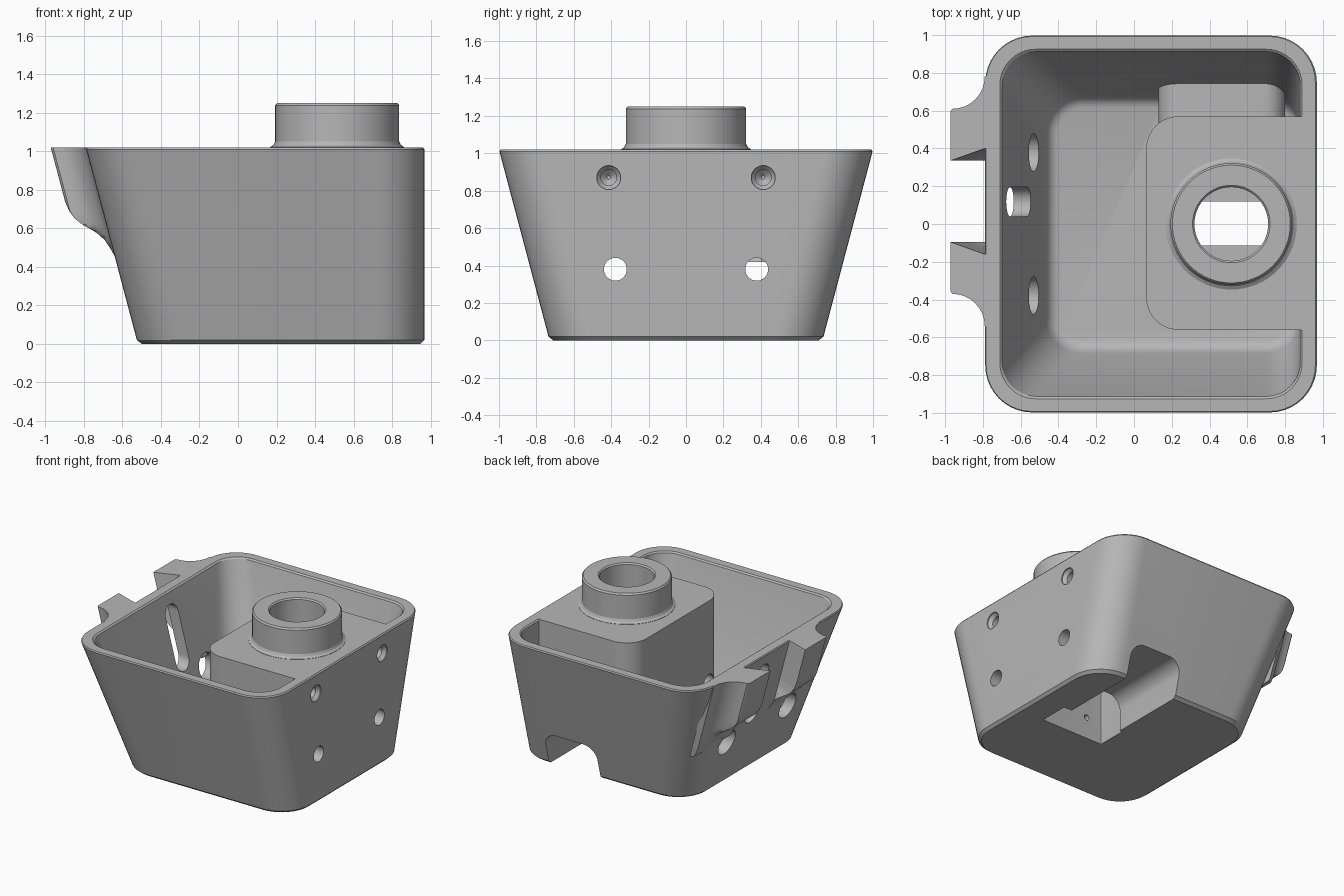
import bpy, bmesh, math
from mathutils import Vector

cube = bpy.data.objects.get("Cube")
if cube:
    bpy.data.objects.remove(cube, do_unlink=True)

grey = bpy.data.materials.new("mid_grey")
grey.use_nodes = True
COLOUR = (0.47, 0.47, 0.47, 1)
grey.diffuse_color = COLOUR
grey.node_tree.nodes["Principled BSDF"].inputs["Base Color"].default_value = COLOUR

TOP = 1.02
SLOPE = 0.265
BORE_X = 0.515


def loft(name, rings):
    """Closed solid through matching rings of points."""
    bm = bmesh.new()
    loops = [[bm.verts.new(p) for p in ring] for ring in rings]
    n = len(loops[0])
    for a, b in zip(loops, loops[1:]):
        for i in range(n):
            bm.faces.new((a[i], a[(i + 1) % n], b[(i + 1) % n], b[i]))
    bm.faces.new(loops[0])
    bm.faces.new(loops[-1])
    bmesh.ops.recalc_face_normals(bm, faces=bm.faces)
    mesh = bpy.data.meshes.new(name)
    bm.to_mesh(mesh)
    bm.free()
    mesh.materials.append(grey)
    obj = bpy.data.objects.new(name, mesh)
    bpy.context.collection.objects.link(obj)
    return obj


def rounded_rect(x0, x1, y0, y1, r, steps=10):
    """Rounded rectangle as 2D points."""
    corners = [(x1 - r, y1 - r), (x0 + r, y1 - r), (x0 + r, y0 + r), (x1 - r, y0 + r)]
    pts = []
    for k, (cx, cy) in enumerate(corners):
        for i in range(steps + 1):
            a = math.pi / 2 * (k + i / steps)
            pts.append((cx + r * math.cos(a), cy + r * math.sin(a)))
    return pts


def flat(pts, z):
    return [(x, y, z) for x, y in pts]


def box(name, x0, x1, y0, y1, z0, z1, r):
    pts = rounded_rect(x0, x1, y0, y1, r)
    return loft(name, [flat(pts, z0), flat(pts, z1)])


def turned(name, centre, axis, profile, steps=48):
    """Round solid: profile is (radius, distance along axis)."""
    axis = Vector(axis)
    u = axis.orthogonal().normalized()
    v = axis.cross(u)
    return loft(name, [[Vector(centre) + axis * d + r * (u * math.cos(t) + v * math.sin(t))
                        for t in (2 * math.pi * i / steps for i in range(steps))]
                       for r, d in profile])


def combine(obj, other, operation):
    """Apply a boolean and discard the operand."""
    mod = obj.modifiers.new("combine", "BOOLEAN")
    mod.operation = operation
    mod.solver = "EXACT"
    mod.object = other
    bpy.context.view_layer.update()
    graph = bpy.context.evaluated_depsgraph_get()
    mesh = bpy.data.meshes.new_from_object(obj.evaluated_get(graph))
    obj.modifiers.clear()
    obj.data = mesh
    bpy.data.objects.remove(other, do_unlink=True)


def tub(name, x0, x1, y, r, levels):
    """Tapered rounded tub; levels are (height, inset)."""
    rings = []
    for z, inset in levels:
        lean = SLOPE * z - inset
        rings.append(flat(rounded_rect(x0 - lean, x1 - inset, -y - lean, y + lean, r - inset), z))
    return loft(name, rings)


# Outer shell, vertical on the +x side and leaning out on the other three
body = tub("housing_body", -0.52, 0.968, 0.73, 0.25,
           [(0, 0.02), (0.02, 0), (TOP - 0.01, 0), (TOP, 0.008)])

# Hollow, leaving the solid column and the covered channel standing
hollow = tub("hollow", -0.43, 0.88, 0.645, 0.18,
             [(0.08, 0.05), (0.088, 0.027), (0.105, 0.01), (0.14, 0),
              (TOP - 0.01, 0), (TOP, -0.01), (TOP + 0.04, -0.01)])
column = box("column", 0.065, 1.2, -0.56, 0.57, -0.1, 1.2, 0.17)
combine(hollow, column, "DIFFERENCE")
arch = rounded_rect(0.13, 0.8, -0.3, 0.37, 0.11)
cover = loft("channel_cover", [[(x, y, z) for x, z in arch] for y in (0.3, 1.2)])
combine(hollow, cover, "DIFFERENCE")
combine(body, hollow, "DIFFERENCE")

# Pair of hooks with flared roots and S-shaped undersides
outline = [(0.04, 0.8)]
for i in range(9):
    a = math.pi / 2 * i / 8
    outline.append((-0.17 + 0.17 * math.cos(a), 0.78 - 0.17 * math.sin(a)))
outline += [(-0.178, 0.603), (-0.182, 0.59), (-0.182, 0.335), (0, 0.4), (0.04, 0.4)]
depths = [(TOP, 0.182), (0.74, 0.182), (0.69, 0.174), (0.65, 0.155), (0.62, 0.125),
          (0.6, 0.095), (0.575, 0.06), (0.54, 0.03), (0.49, 0.01), (0.42, -0.01)]
for side in (1, -1):
    rings = [[(max(dx, -d) - 0.52 - SLOPE * z, 0.12 + side * (y - 0.12), z)
              for dx, y in outline] for z, d in depths]
    combine(body, loft("hook", rings), "UNION")

# Round collar with a small foot fillet and chamfered lip
collar = turned("collar", (BORE_X, 0, 0), (0, 0, 1),
                [(0.347, 0.95), (0.347, TOP + 0.002), (0.33, 1.033), (0.322, 1.05),
                 (0.322, 1.238), (0.312, 1.25)], 64)
combine(body, collar, "UNION")

# Bore, bottom slot and side channel
bore = turned("bore", (BORE_X, 0, 0), (0, 0, 1),
              [(0.195, 0.6), (0.195, 1.24), (0.21, 1.255), (0.21, 1.4)], 64)
combine(body, bore, "DIFFERENCE")
combine(body, box("slot", 0.21, 0.75, -0.115, 0.118, -0.1, 0.65, 0.004), "DIFFERENCE")
arch = rounded_rect(0.23, 0.68, -0.3, 0.27, 0.11)
channel = loft("channel", [[(x, y, z) for x, z in arch] for y in (0, 1.2)])
combine(body, channel, "DIFFERENCE")
pin = turned("pin_hole", (0.345, 0, 0.17), (0, -1, 0), [(0.022, 0), (0.022, 0.25)], 20)
combine(body, pin, "DIFFERENCE")

# Holes along x: cable holes, wider rear holes and countersunk screw holes
for side in (1, -1):
    y = side * 0.378
    for name, x, profile in (
            ("cable_hole", 0, [(0.061, -0.05), (0.061, 1.2)]),
            ("rear_hole", 0, [(0.1, -0.9), (0.1, -0.35)])):
        combine(body, turned(name, (x, y, 0.38), (1, 0, 0), profile), "DIFFERENCE")
    screw = turned("screw_hole", (0, side * 0.413, 0.87), (1, 0, 0),
                   [(0.01, 0.74), (0.042, 0.77), (0.042, 0.935), (0.064, 0.96), (0.064, 1.1)])
    combine(body, screw, "DIFFERENCE")

# Long rounded slot in the hooked wall
pts = rounded_rect(0.04, 0.195, 0.44, 0.93, 0.077)
wall_slot = loft("wall_slot", [[(x, y, z) for y, z in pts] for x in (-1.1, -0.4)])
combine(body, wall_slot, "DIFFERENCE")

# Smooth curved areas, keep edges crisp
bpy.ops.object.select_all(action="DESELECT")
body.select_set(True)
bpy.context.view_layer.objects.active = body
bpy.ops.object.shade_smooth_by_angle(angle=math.radians(25))
